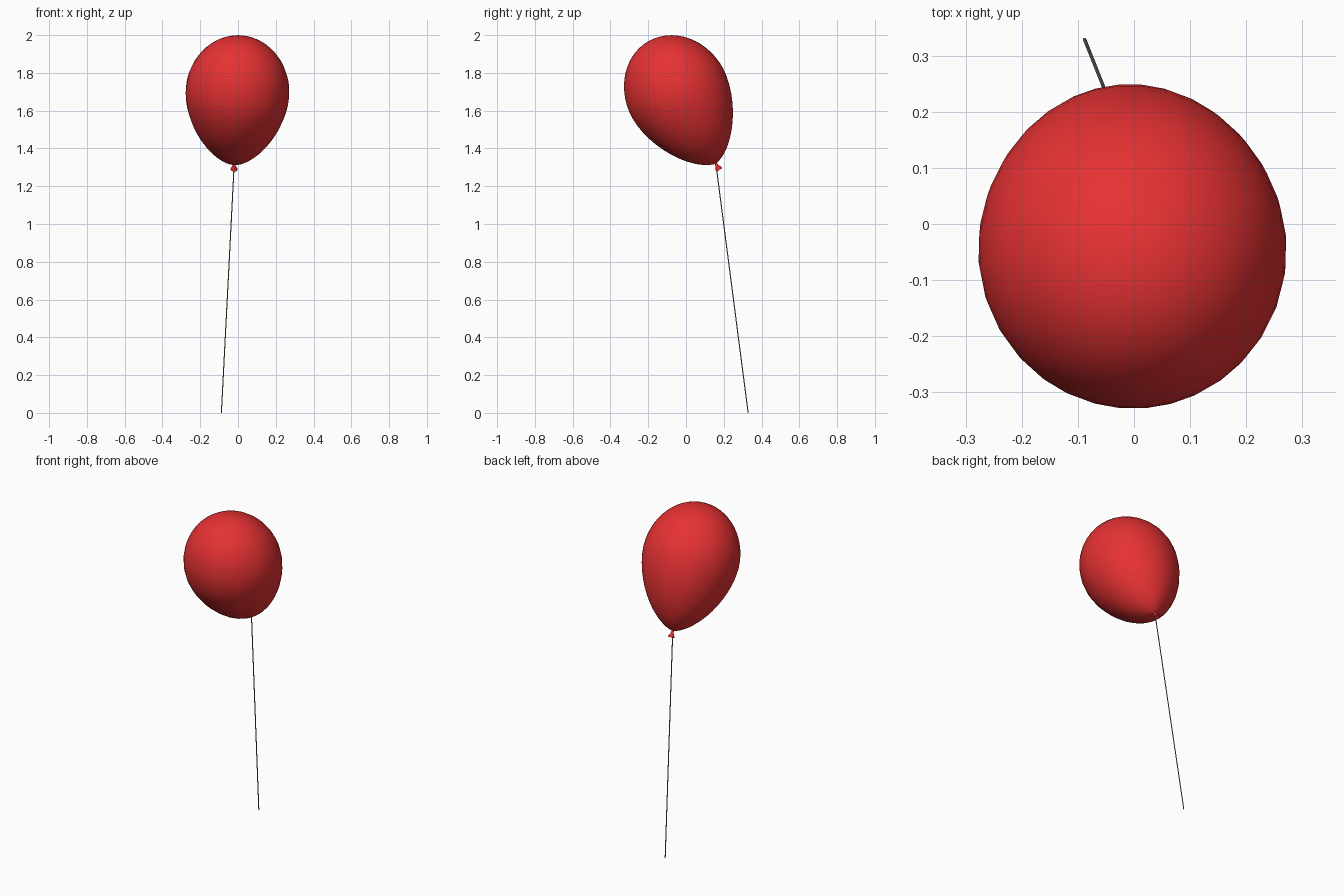
import bpy, bmesh, math
from mathutils import Vector

cube = bpy.data.objects.get("Cube")
if cube:
    bpy.data.objects.remove(cube, do_unlink=True)


def material(name, rgb):
    m = bpy.data.materials.new(name)
    m.use_nodes = True
    m.diffuse_color = (*rgb, 1)
    m.node_tree.nodes["Principled BSDF"].inputs["Base Color"].default_value = (*rgb, 1)
    return m


def lathe(name, profile, origin, axis, mat, sides):
    """Revolve (distance along axis, radius) pairs around the axis; zero radius makes a pole."""
    turn = axis.to_track_quat('Z', 'Y')
    bm = bmesh.new()
    rings = []
    for s, r in profile:
        count = sides if r > 0 else 1
        rings.append([bm.verts.new(origin + turn @ Vector((
            r * math.cos(math.tau * i / sides), r * math.sin(math.tau * i / sides), s)))
            for i in range(count)])
    for a, b in zip(rings, rings[1:]):
        for i in range(sides):
            j = (i + 1) % sides
            corners = [a[i % len(a)], a[j % len(a)], b[j % len(b)], b[i % len(b)]]
            bm.faces.new(list(dict.fromkeys(corners)))
    bmesh.ops.recalc_face_normals(bm, faces=bm.faces)
    mesh = bpy.data.meshes.new(name)
    bm.to_mesh(mesh)
    bm.free()
    obj = bpy.data.objects.new(name, mesh)
    bpy.context.collection.objects.link(obj)
    mesh.materials.append(mat)
    bpy.ops.object.select_all(action='DESELECT')
    obj.select_set(True)
    bpy.context.view_layer.objects.active = obj
    bpy.ops.object.shade_smooth_by_angle(angle=math.radians(40))
    return obj


red = material("balloon red", (0.79, 0.031, 0.033))
grey = material("string grey", (0.25, 0.25, 0.25))

# Leaning axis shared by the balloon and its knot
neck = Vector((-0.02, 0.158, 1.32))
lean = math.radians(28.5)
axis = Vector((0.04, -math.sin(lean), math.cos(lean))).normalized()

# Balloon: blunt teardrop below the widest ring, ellipsoid dome above it
WIDE, RADIUS, DOME, STEPS = 0.425, 0.275, 0.315, 14
body = [(0, 0)]
for k in range(1, STEPS):
    u = math.cos(math.pi / 2 * k / STEPS)
    body.append((WIDE * (1 - u), RADIUS * (1 - u ** 1.75) ** 0.65))
for k in range(STEPS):
    t = math.pi / 2 * k / STEPS
    body.append((WIDE + DOME * math.sin(t), RADIUS * math.cos(t)))
body.append((WIDE + DOME, 0))
lathe("balloon", body, neck, axis, red, 32)

# Knot: small flared skirt under the neck
knot = [(-0.006, 0), (-0.006, 0.006), (0.012, 0.008), (0.032, 0.018), (0.038, 0.018), (0.034, 0)]
lathe("knot", knot, neck, -axis, red, 16)

# String: thin straight cord down to the ground
foot = Vector((-0.088, 0.329, 0))
cord = neck - foot
lathe("string", [(0, 0), (0, 0.003), (cord.length, 0.003), (cord.length, 0)],
      foot, cord.normalized(), grey, 8)
